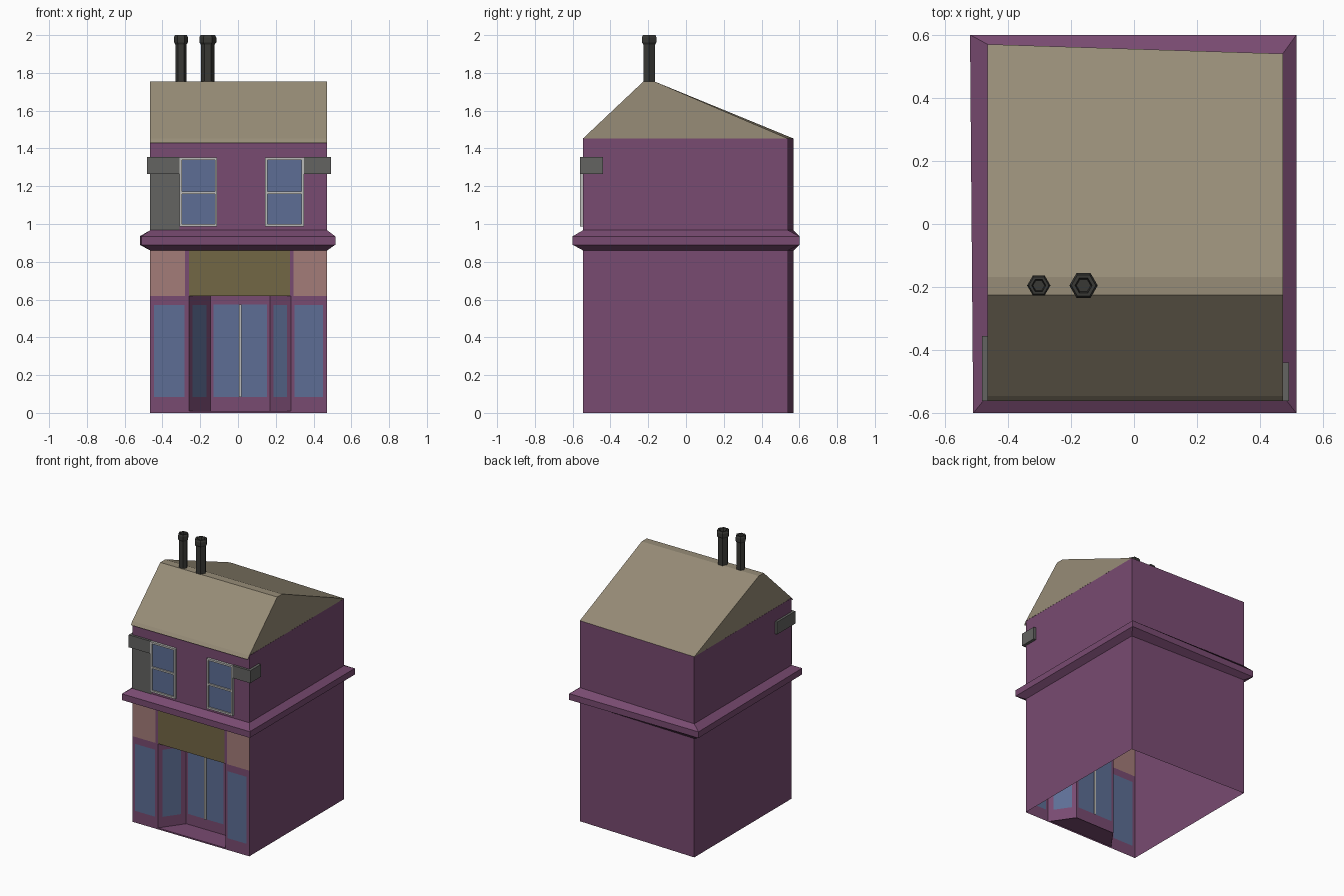
import bpy, bmesh, math
from mathutils import Vector

if "Cube" in bpy.data.objects:
    bpy.data.objects.remove(bpy.data.objects["Cube"])


def material(name, r, g, b):
    m = bpy.data.materials.new(name)
    m.diffuse_color = (r, g, b, 1)
    m.use_nodes = True
    m.node_tree.nodes["Principled BSDF"].inputs["Base Color"].default_value = m.diffuse_color
    return m


PURPLE = material("purple_paint", .19, .07, .165)
ROOF = material("roof_tan", .31, .265, .185)
GLASS = material("blue_glass", .11, .155, .30)
OLIVE = material("olive_board", .17, .135, .06)
PINK = material("pink_board", .37, .20, .19)
FRAME = material("pale_frame", .50, .50, .48)
GREY = material("dark_grey", .125, .125, .12)
POT = material("chimney_black", .04, .04, .036)


def add_mesh(name, verts, faces, mat, fix=False):
    me = bpy.data.meshes.new(name)
    me.from_pydata([tuple(v) for v in verts], [], faces)
    if fix:
        bm = bmesh.new()
        bm.from_mesh(me)
        bmesh.ops.recalc_face_normals(bm, faces=bm.faces[:])
        bm.to_mesh(me)
        bm.free()
    me.materials.append(mat)
    ob = bpy.data.objects.new(name, me)
    bpy.context.collection.objects.link(ob)
    return ob


def panels(name, items, mat):
    """Upright quads, each (start xy, end xy, z0, z1)."""
    v, f = [], []
    for a, b, z0, z1 in items:
        n = len(v)
        v += [(*a, z0), (*b, z0), (*b, z1), (*a, z1)]
        f.append((n, n + 1, n + 2, n + 3))
    return add_mesh(name, v, f, mat)


def framed(name, a, b, top, u0, u1, z0, z1):
    """Wall section with a glazed opening; u0, u1 are fractions along it."""
    a, b = Vector(a), Vector(b)
    p, q = a.lerp(b, u0), a.lerp(b, u1)
    panels(name + "_surround", [(a, p, 0, top), (q, b, 0, top),
                                (p, q, 0, z0), (p, q, z1, top)], PURPLE)
    panels(name + "_glass", [(p, q, z0, z1)], GLASS)


def loft(name, rings, mat, cap=False):
    n = len(rings[0])
    v = [p for r in rings for p in r]
    f = [(k * n + i, k * n + (i + 1) % n, (k + 1) * n + (i + 1) % n, (k + 1) * n + i)
         for k in range(len(rings) - 1) for i in range(n)]
    if cap:
        f += [tuple(reversed(range(n))), tuple(range(len(v) - n, len(v)))]
    return add_mesh(name, v, f, mat, cap)


def bars(name, boxes, mat):
    """Boxes given as x0, x1, y0, y1, z0, z1, joined in one mesh."""
    v, f = [], []
    for x0, x1, y0, y1, z0, z1 in boxes:
        n = len(v)
        v += [(x, y, z) for z in (z0, z1) for x, y in ((x0, y0), (x1, y0), (x1, y1), (x0, y1))]
        f += [tuple(n + i for i in q) for q in ((3, 2, 1, 0), (4, 5, 6, 7), (0, 1, 5, 4),
                                               (1, 2, 6, 5), (2, 3, 7, 6), (3, 0, 4, 7))]
    return add_mesh(name, v, f, mat)


L, R, F = -.465, .472, -.545            # left, right and front wall planes
BL, BR = .57, .54                       # skewed back corners
wall = [(L, F), (R, F), (R, BR), (L, BL)]
lip = [(-.51, -.6), (.515, -.6), (.515, .6), (-.52, .6)]

# Lower side and back walls (open underneath)
panels("lower_walls", [(wall[i], wall[(i + 1) % 4], 0, .86) for i in (1, 2, 3)], PURPLE)

# Cornice and upper walls
at = lambda ring, z: [(x, y, z) for x, y in ring]
loft("cornice", [at(wall, .86), at(lip, .89), at(lip, .935), at(wall, .967)], PURPLE)
loft("upper_walls", [at(wall, .967), at(wall, 1.452)], PURPLE)

# Shopfront: two windows and a recessed entrance with splayed sides
p = [(L, F), (-.26, F), (-.145, -.385), (.17, -.385), (.28, F), (R, F)]
TOP = .62
framed("left_shop_window", p[0], p[1], TOP, .10, .89, .085, .57)
framed("left_entrance_side", p[1], p[2], TOP, .17, .82, .085, .57)
framed("double_door", p[2], p[3], TOP, .05, .95, .085, .575)
framed("right_entrance_side", p[3], p[4], TOP, .17, .82, .085, .57)
framed("right_shop_window", p[4], p[5], TOP, .10, .89, .085, .57)
bars("door_mullion", [(.004, .019, -.393, -.383, .085, .575)], FRAME)
add_mesh("entrance_floor", [(x, y, .01) for x, y in p[1:5]], [(0, 3, 2, 1)], PURPLE).data.flip_normals()
add_mesh("entrance_ceiling", [(x, y, TOP) for x, y in p[1:5]], [(0, 3, 2, 1)], PURPLE)
panels("entrance_step", [(p[1], p[4], 0, .01)], PURPLE)
for o in ("entrance_floor", "entrance_ceiling"):
    me = bpy.data.objects[o].data
    up = me.polygons[0].normal.z > 0
    if up != (o == "entrance_floor"):
        me.flip_normals()

# Boards above the shopfront
row = lambda x0, x1: ((x0, F), (x1, F), TOP, .86)
panels("sign_board", [row(-.26, .275)], OLIVE)
panels("side_boards", [row(L, -.28), row(.295, R)], PINK)
panels("board_dividers", [row(-.28, -.26), row(.275, .295)], PURPLE)

# Upper sash windows
for side, x0, x1 in (("left", -.31, -.11), ("right", .142, .35)):
    z0, z1, w, y0, y1 = .988, 1.352, .013, -.562, F
    bars(side + "_sash_frame", [
        (x0, x0 + w, y0, y1, z0, z1), (x1 - w, x1, y0, y1, z0, z1),
        (x0 + w, x1 - w, y0, y1, z0, z0 + w), (x0 + w, x1 - w, y0, y1, z1 - w, z1),
        (x0 + w, x1 - w, y0, y1, 1.16, 1.172)], FRAME)
    panels(side + "_sash_glass", [((x0 + w, -.551), (x1 - w, -.551), z0 + w, z1 - w)], GLASS)

# Grey corner bands and the panel beneath the left one
for name, inner, wallx, outer, back in (("left_corner_band", -.31, L, -.482, -.355),
                                        ("right_corner_band", .35, R, .492, -.44)):
    plan = [(inner, -.562), (outer, -.562), (outer, back), (wallx, back), (wallx, F), (inner, F)]
    loft(name, [at(plan, 1.265), at(plan, 1.355)], GREY, True)
panels("left_grey_panel", [((L, F - .004), (-.31, F - .004), .967, 1.265)], GREY)

# Roof: front slope with small overhang, flat ridge, long back slope, gables
left = [(L, -.562, 1.43), (L, F, 1.453), (L, -.225, 1.755), (L, -.168, 1.755), (L, BL, 1.452)]
right = [(R, y, z) for _, y, z in left[:4]] + [(R, BR, 1.452)]
add_mesh("roof", left + right,
         [(i, i + 5, i + 6, i + 1) for i in range(4)] + [(4, 3, 2, 1), (6, 7, 8, 9)], ROOF)

# Hexagonal chimney pots with hollow, chamfered rims
for name, x, r in (("left_chimney", -.302, .037), ("right_chimney", -.16, .045)):
    prof = [(.80, 1.745), (.80, 1.95), (1, 1.962), (1, 1.988), (.86, 2.0), (.6, 2.0), (.5, 1.97)]
    loft(name, [[(x + r * k * math.cos(i * math.pi / 3), -.195 + r * k * math.sin(i * math.pi / 3), z)
                 for i in range(6)] for k, z in prof], POT, True)
